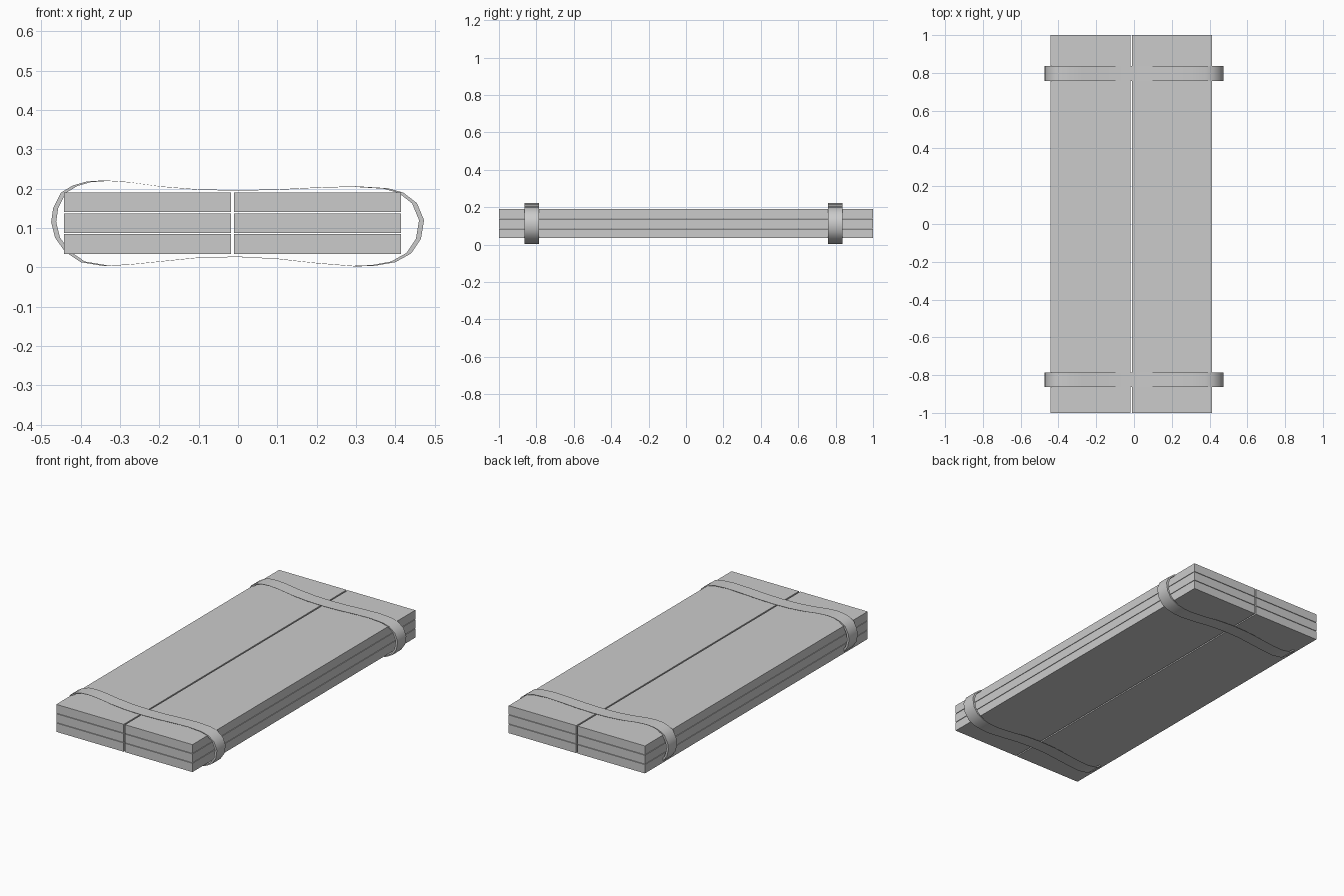
import bpy
import bmesh

cube = bpy.data.objects.get("Cube")
if cube:
    bpy.data.objects.remove(cube)


def make_material(name, value):
    mat = bpy.data.materials.new(name)
    color = (value, value, value, 1)
    mat.diffuse_color = color
    mat.use_nodes = True
    mat.node_tree.nodes["Principled BSDF"].inputs["Base Color"].default_value = color
    return mat


grey = make_material("light_grey", 0.6)


def add_object(name, bm):
    bmesh.ops.recalc_face_normals(bm, faces=bm.faces)
    mesh = bpy.data.meshes.new(name)
    bm.to_mesh(mesh)
    bm.free()
    mesh.materials.append(grey)
    obj = bpy.data.objects.new(name, mesh)
    bpy.context.collection.objects.link(obj)
    return obj


# Two columns of three stacked planks
def plank(name, x, z):
    bm = bmesh.new()
    bmesh.ops.create_cube(bm, size=1)
    for v in bm.verts:
        v.co = (x + v.co.x * 0.424, v.co.y * 2, z + v.co.z * 0.05)
    add_object(name, bm)


for side, x in (("right", -0.23), ("left", 0.202)):
    for level, z in (("bottom", 0.059), ("middle", 0.112), ("top", 0.165)):
        plank(f"{level}_{side}_plank", x, z)

# Loose strap outline, clockwise from the -x end
OUTLINE = [
    (-0.475, 0.115), (-0.47, 0.15), (-0.45, 0.19), (-0.42, 0.208),
    (-0.385, 0.218), (-0.34, 0.221), (-0.28, 0.217), (-0.2, 0.206),
    (-0.1, 0.198), (0, 0.196), (0.1, 0.198), (0.2, 0.203),
    (0.3, 0.206), (0.38, 0.201), (0.42, 0.19), (0.455, 0.163),
    (0.473, 0.12), (0.465, 0.072), (0.44, 0.035), (0.4, 0.013),
    (0.35, 0.004), (0.3, 0.002), (0.2, 0.01), (0.1, 0.021),
    (0, 0.026), (-0.1, 0.024), (-0.2, 0.014), (-0.28, 0.006),
    (-0.34, 0.003), (-0.4, 0.013), (-0.44, 0.04), (-0.465, 0.075),
]


# Strap: a closed band, thick at the ends and thin above and below
def strap(name, y, width=0.078):
    bm = bmesh.new()
    rings = []
    for sx, sz, dy in ((1, 1, -1), (1, 1, 1), (0.973, 0.985, 1), (0.973, 0.985, -1)):
        rings.append([bm.verts.new((px * sx, y + dy * width / 2, 0.112 + (pz - 0.112) * sz))
                      for px, pz in OUTLINE])
    n = len(OUTLINE)
    for a, b in zip(rings, rings[1:] + rings[:1]):
        for i in range(n):
            j = (i + 1) % n
            bm.faces.new((a[i], a[j], b[j], b[i]))
    obj = add_object(name, bm)
    bpy.ops.object.select_all(action="DESELECT")
    obj.select_set(True)
    bpy.context.view_layer.objects.active = obj
    bpy.ops.object.shade_smooth_by_angle(angle=0.8)


strap("front_strap", -0.825)
strap("back_strap", 0.797)
